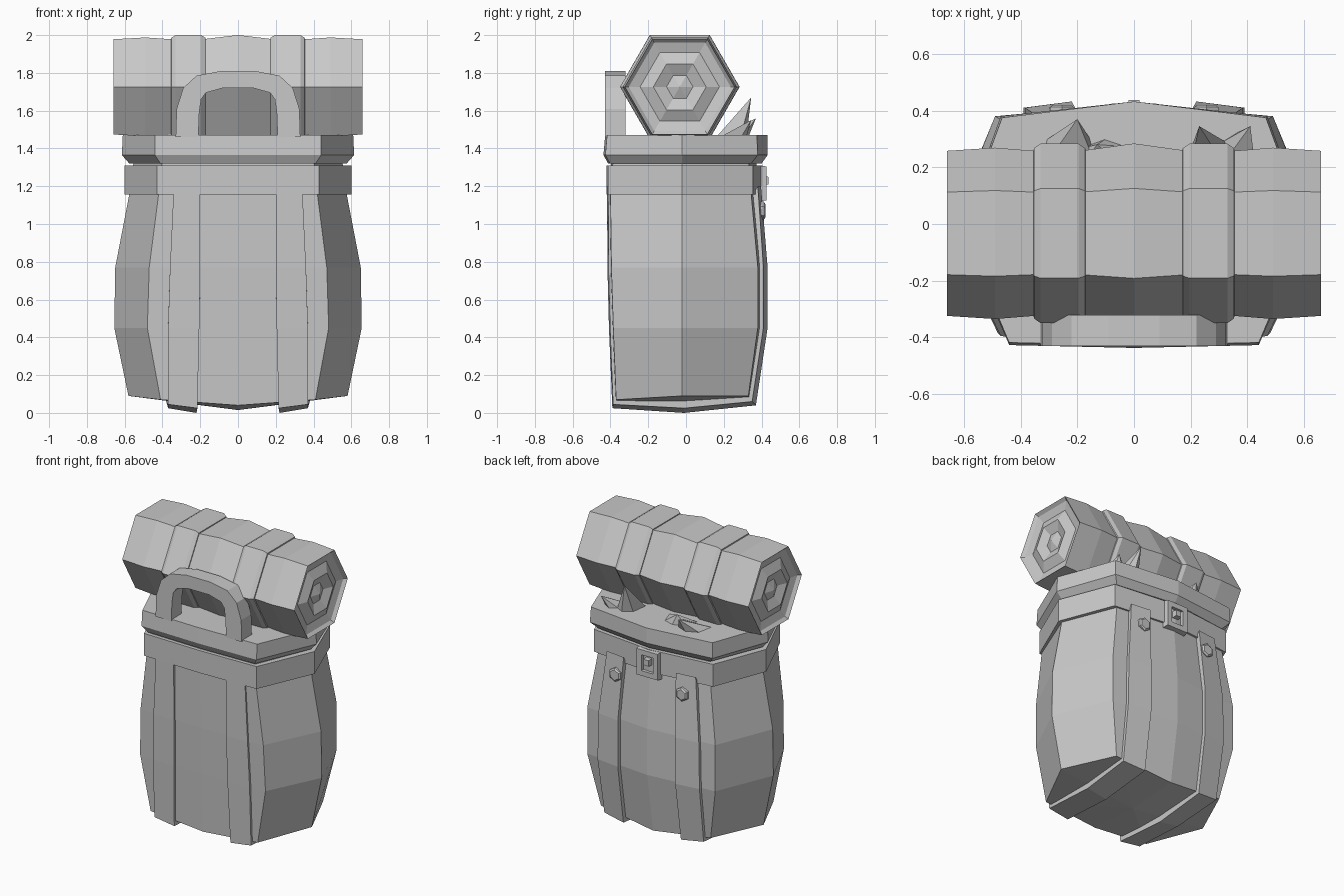
import bpy, bmesh, math
from mathutils import Vector

old = bpy.data.objects.get("Cube")
if old:
    bpy.data.objects.remove(old)

grey = bpy.data.materials.new("plain grey")
grey.use_nodes = True
grey.diffuse_color = (0.58, 0.58, 0.58, 1)
for node in grey.node_tree.nodes:
    if node.type == 'BSDF_PRINCIPLED':
        node.inputs["Base Color"].default_value = grey.diffuse_color
        node.inputs["Roughness"].default_value = 0.8


def finish(name, bm):
    """Weld, fix normals and turn a bmesh into a flat shaded object."""
    bmesh.ops.remove_doubles(bm, verts=bm.verts, dist=0.0004)
    bmesh.ops.recalc_face_normals(bm, faces=bm.faces)
    mesh = bpy.data.meshes.new(name)
    bm.to_mesh(mesh)
    bm.free()
    mesh.materials.append(grey)
    obj = bpy.data.objects.new(name, mesh)
    bpy.context.collection.objects.link(obj)
    return obj


def loft(name, rings, closed=False, tips=(None, None)):
    """Skin equal-sized rings; ends get flat caps or fans to a tip point."""
    bm = bmesh.new()
    loops = [[bm.verts.new(p) for p in ring] for ring in rings]
    pairs = list(zip(loops, loops[1:]))
    if closed:
        pairs.append((loops[-1], loops[0]))
    for a, b in pairs:
        n = len(a)
        for i in range(n):
            j = (i + 1) % n
            bm.faces.new((a[i], a[j], b[j], b[i]))
    if not closed:
        for loop, tip in zip((loops[0], loops[-1]), tips):
            if tip is None:
                bm.faces.new(loop)
            else:
                t = bm.verts.new(tip)
                for i, v in enumerate(loop):
                    bm.faces.new((v, loop[(i + 1) % len(loop)], t))
    return finish(name, bm)


def section(z, front_x, side_x, back_x, front_y, corner_y, back_y, drop=(0, 0, 0, 0)):
    """Eight-sided bag outline; drop offsets z at front, corner, side, back corner."""
    f, c, s, b = drop
    return [(0, front_y, z + f), (front_x, front_y + 0.01, z + c),
            (side_x, -0.02, z + s), (back_x, corner_y, z + b),
            (0, back_y, z + f), (-back_x, corner_y, z + b),
            (-side_x, -0.02, z + s), (-front_x, front_y + 0.01, z + c)]


# Bag body with a shallow pointed underside
loft("bag_body", [
    section(0.04, 0.41, 0.58, 0.42, -0.38, 0.33, 0.36, (0, 0.03, 0.05, 0.05)),
    section(0.45, 0.48, 0.655, 0.49, -0.395, 0.38, 0.425),
    section(0.77, 0.47, 0.65, 0.49, -0.405, 0.38, 0.425),
    section(1.16, 0.42, 0.575, 0.43, -0.41, 0.345, 0.39),
    section(1.35, 0.40, 0.55, 0.41, -0.395, 0.33, 0.37),
], tips=((0, -0.01, 0.015), None))

# Belt band around the top of the bag
loft("belt_band", [
    section(z, 0.43, 0.6, 0.455, -0.422, 0.355, 0.405) for z in (1.155, 1.31)])

# Lid with a slanted lower edge
loft("lid", [
    section(1.32, 0.41, 0.575, 0.43, -0.412, 0.345, 0.4),
    section(1.365, 0.44, 0.615, 0.47, -0.437, 0.38, 0.432),
    section(1.47, 0.44, 0.61, 0.465, -0.428, 0.375, 0.432)])

# Straps that run down the front, under the bag and up the back
# inner x, outer x, inner y, outer y, inner z, outer z
path = [(0.20, 0.34, -0.418, -0.412, 1.2, 1.2),
        (0.20, 0.36, -0.416, -0.41, 0.77, 0.77),
        (0.205, 0.37, -0.408, -0.402, 0.45, 0.45),
        (0.215, 0.37, -0.39, -0.386, 0.025, 0.045),
        (0.22, 0.37, -0.01, -0.01, 0.0, 0.025),
        (0.22, 0.38, 0.37, 0.35, 0.04, 0.06),
        (0.22, 0.39, 0.432, 0.41, 0.45, 0.45),
        (0.22, 0.385, 0.432, 0.41, 0.77, 0.77),
        (0.20, 0.34, 0.397, 0.38, 1.2, 1.2)]
for side, label in ((1, "left"), (-1, "right")):
    rings = []
    for xi, xo, yi, yo, zi, zo in path:
        k = 0.9
        rings.append([(side * xi, yi, zi), (side * xo, yo, zo),
                      (side * xo, yo * k, 0.6 + (zo - 0.6) * k),
                      (side * xi, yi * k, 0.6 + (zi - 0.6) * k)])
    loft(label + "_bag_strap", rings)


# Carry handle: half an arch of outer and inner points, mirrored
half = [((0.33, 1.46), (0.21, 1.46)), ((0.325, 1.61), (0.205, 1.59)),
        ((0.29, 1.72), (0.195, 1.66)), ((0.22, 1.785), (0.17, 1.695)),
        ((0.09, 1.81), (0.08, 1.72))]
arch = half + [((-a[0], a[1]), (-b[0], b[1])) for a, b in reversed(half)]
loft("carry_handle", [
    [(a[0], -0.43, a[1]), (a[0], -0.32, a[1]),
     (b[0], -0.32, b[1]), (b[0], -0.43, b[1])] for a, b in arch])


def hexagon(x, r):
    return [(x, -0.033 + r * math.cos(i * math.pi / 3),
             1.726 + r * math.sin(i * math.pi / 3)) for i in range(6)]


# Rolled blanket with stepped spiral ends
end = [(0.645, 0.07), (0.625, 0.075), (0.655, 0.14), (0.625, 0.21),
       (0.64, 0.27), (0.66, 0.291)]
end[0:2] = [(0.625, 0.07)]
profile = end + [(0.49, 0.302), (0.34, 0.29), (0.18, 0.292), (0, 0.317)]
profile += [(-x, r) for x, r in reversed(profile[:-1])]
loft("blanket_roll", [hexagon(x, r) for x, r in profile],
     tips=((0.65, -0.033, 1.726), (-0.65, -0.033, 1.726)))

# Two bands around the blanket
for side, label in ((1, "left"), (-1, "right")):
    loft(label + "_blanket_band", [
        hexagon(side * x, r) for x, r in
        ((0.355, 0.28), (0.353, 0.3), (0.33, 0.316),
         (0.195, 0.316), (0.172, 0.3), (0.17, 0.28))])


# Crumpled cloth tufts behind the blanket
def tuft(name, x, y, width, depth, apex):
    base = [(x - width, y - depth, 1.46), (x + width, y - depth, 1.46),
            (x + width * 0.7, y + depth * 0.6, 1.46), (x, y + depth, 1.46),
            (x - width * 0.8, y + depth * 0.5, 1.46)]
    loft(name, [base], tips=(None, None)) if apex is None else None
    bm = bmesh.new()
    vs = [bm.verts.new(p) for p in base]
    t = bm.verts.new(apex)
    bm.faces.new(vs)
    for i, v in enumerate(vs):
        bm.faces.new((v, vs[(i + 1) % len(vs)], t))
    finish(name, bm)


tuft("right_cloth_tuft", -0.23, 0.25, 0.11, 0.08, (-0.2, 0.37, 1.56))
tuft("middle_cloth_tuft", -0.1, 0.23, 0.12, 0.07, (-0.13, 0.28, 1.54))
tuft("left_cloth_tuft", 0.27, 0.24, 0.08, 0.08, (0.23, 0.345, 1.67))
tuft("outer_cloth_tuft", 0.36, 0.25, 0.07, 0.07, (0.41, 0.345, 1.55))


# Buckle frame on the back of the belt
def rect(x, y, z, w, h):
    return [(x + sx * w, y, z + sz * h)
            for sx, sz in ((-1, -1), (1, -1), (1, 1), (-1, 1))]


zc = 1.215
loft("buckle_frame", [rect(0, 0.385, zc, 0.085, 0.095), rect(0, 0.425, zc, 0.08, 0.09),
                      rect(0, 0.425, zc, 0.045, 0.055), rect(0, 0.385, zc, 0.045, 0.055)],
     closed=True)
loft("buckle_pin", [rect(0, 0.39, 1.23, 0.022, 0.024), rect(0, 0.437, 1.23, 0.02, 0.02)])

# Hexagonal studs on the back straps
for side, label in ((1, "left"), (-1, "right")):
    loft(label + "_stud", [
        [(side * 0.255 + r * math.cos(i * math.pi / 3 + 0.5), y,
          1.07 + r * math.sin(i * math.pi / 3 + 0.5)) for i in range(6)]
        for y, r in ((0.37, 0.048), (0.412, 0.048), (0.42, 0.036))])
